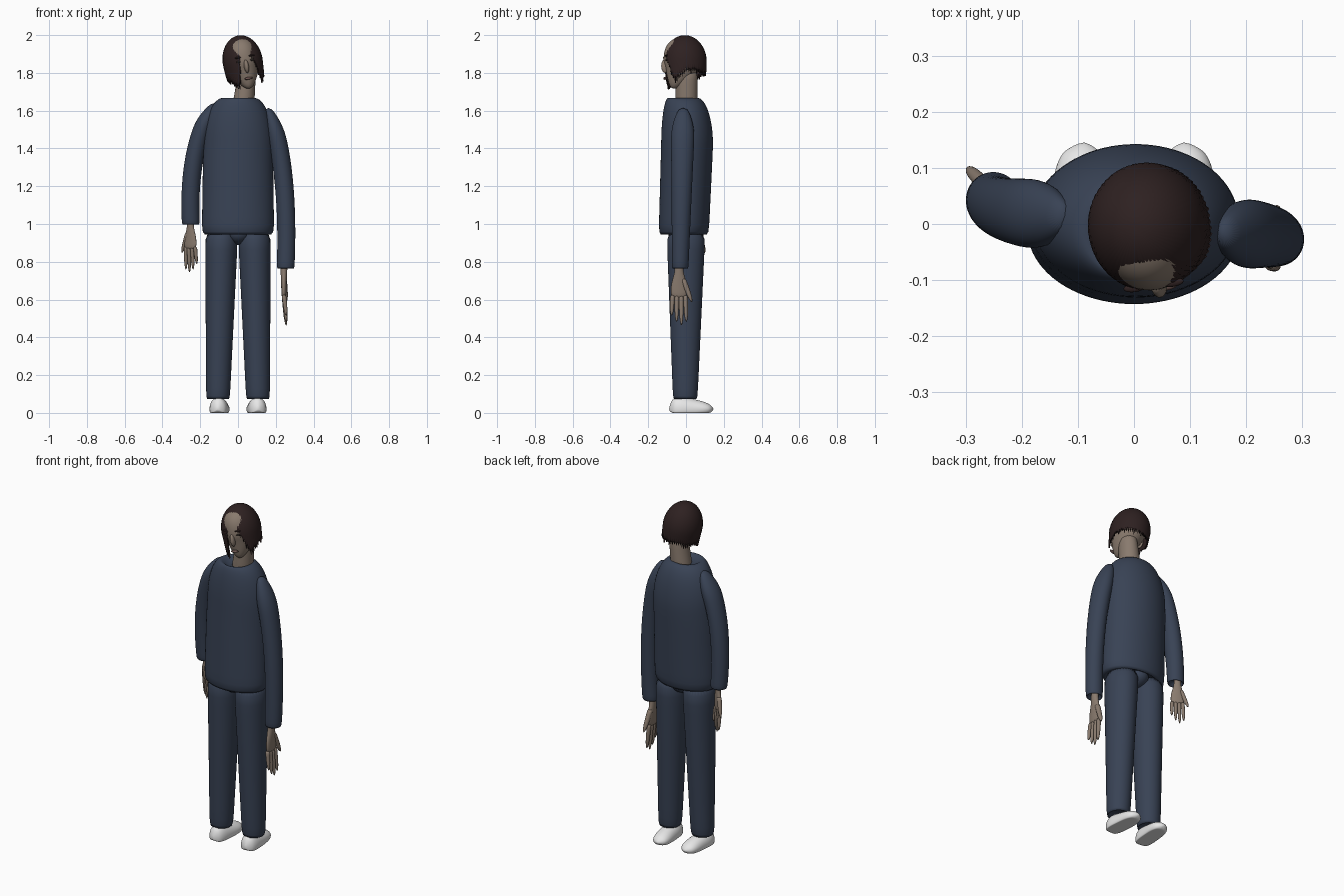
import bpy, bmesh, random
from math import sin, cos, pi, radians, sqrt
from mathutils import Matrix, Vector

random.seed(4)
cube = bpy.data.objects.get("Cube")
if cube:
    bpy.data.objects.remove(cube, do_unlink=True)


def material(name, red, green, blue):
    mat = bpy.data.materials.new(name)
    mat.use_nodes = True
    mat.diffuse_color = (red, green, blue, 1)
    bsdf = mat.node_tree.nodes["Principled BSDF"]
    bsdf.inputs["Base Color"].default_value = mat.diffuse_color
    bsdf.inputs["Roughness"].default_value = 0.7
    return mat


navy = material("navy cloth", 0.04, 0.055, 0.09)
skin = material("skin", 0.25, 0.195, 0.155)
brown = material("dark brown hair", 0.027, 0.015, 0.015)
white = material("white shoe", 0.8, 0.8, 0.8)
dark = material("dark eye", 0.02, 0.015, 0.013)
lip = material("lip", 0.17, 0.1, 0.09)


def finish(name, bm, mat, matrix):
    bmesh.ops.recalc_face_normals(bm, faces=bm.faces)
    mesh = bpy.data.meshes.new(name)
    bm.to_mesh(mesh)
    bm.free()
    mesh.transform(matrix)
    mesh.materials.append(mat)
    mesh.shade_smooth()
    part = bpy.data.objects.new(name, mesh)
    bpy.context.collection.objects.link(part)
    return part


def loft(name, tubes, mat, matrix=Matrix(), sides=32):
    """Skin each stack of elliptical rings (centre, radius x, radius y)."""
    bm = bmesh.new()
    for rings in tubes:
        rows = []
        for centre, rx, ry in rings:
            angles = [2 * pi * i / sides for i in range(sides)]
            rows.append([bm.verts.new(Vector(centre) + Vector((rx * cos(a), ry * sin(a), 0)))
                         for a in angles])
        for upper, lower in zip(rows, rows[1:]):
            for i in range(sides):
                bm.faces.new((upper[i - 1], upper[i], lower[i], lower[i - 1]))
        bm.faces.new(rows[0])
        bm.faces.new(rows[-1])
    part = finish(name, bm, mat, matrix)
    smooth = part.modifiers.new("smooth", "SUBSURF")
    smooth.levels = smooth.render_levels = 1
    return part


def ellipsoid(name, centre, size, mat, matrix=Matrix()):
    bm = bmesh.new()
    bmesh.ops.create_uvsphere(bm, u_segments=20, v_segments=12, radius=1)
    return finish(name, bm, mat, matrix @ Matrix.LocRotScale(centre, None, size))


def steps(count, start=0.0, end=1.0):
    return [start + (end - start) * i / count for i in range(count + 1)]


def mix(a, b, t):
    return a + (b - a) * t


def tuck(rings):
    """Fold the last ring up inside the tube as a hem."""
    (x, y, z), rx, ry = rings[-1]
    return rings + [((x, y, z), rx * 0.85, ry * 0.85), ((x, y, z + 0.03), rx * 0.7, ry * 0.7)]


# Pullover: round shoulders above the chest, nearly straight below
collar, chest, hem = 1.67, 1.42, 0.943
body = [((0.01, -0.01, collar - 0.03), 0.06, 0.06)]
for t in steps(8):
    z = mix(chest, collar, sin((1 - t) * pi / 2))
    dome = sin(t * pi / 2)
    body.append(((0.003, mix(-0.017, 0.006, dome), z), mix(0.08, 0.185, dome), mix(0.076, 0.138, dome)))
for t in steps(5)[1:]:
    body.append(((0, mix(0.006, -0.012, t), mix(chest, hem, t)), mix(0.185, 0.192, t), mix(0.138, 0.133, t)))
loft("pullover_body", [tuck(body)], navy, sides=40)


def sleeve(name, shoulder, elbow, cuff):
    """Bent tube from a rounded shoulder to a folded cuff."""
    shoulder, elbow, cuff = Vector(shoulder), Vector(elbow), Vector(cuff)
    rings = []
    for t in steps(16):
        centre = mix(mix(shoulder, elbow, t), mix(elbow, cuff, t), t)
        cap = 1 - 0.7 * max(0, 1 - 4 * t) ** 2
        rings.append((centre, mix(0.052, 0.047, t) * cap, mix(0.068, 0.044, t) * cap))
    loft(name, [tuck(rings)], navy)


sleeve("left_sleeve", (0.16, -0.015, 1.615), (0.275, -0.02, 1.3), (0.252, -0.031, 0.762))
sleeve("right_sleeve", (-0.125, 0.015, 1.64), (-0.27, 0.02, 1.4), (-0.25, 0.05, 0.995))

# Trousers and shoes; the toes point backwards
for side, s in (("left", 1), ("right", -1)):
    leg = [((s * mix(0.086, 0.106, t), -0.004 * t, mix(0.98, 0.07, t)),
            mix(0.088, 0.063, t), mix(0.104, 0.065, t)) for t in steps(8)]
    loft(side + "_trouser_leg", [tuck(leg)], navy)
    last = []
    for u in steps(16, -1, 1):
        edge = sqrt(1.01 - u ** 4)
        last.append(((0, -0.02, 0.028 + 0.118 * u), 0.05 * edge, (0.055 - 0.025 * u) * edge))
    place = Matrix.Translation((s * 0.1, 0, 0)) @ Matrix.Rotation(s * 0.08, 4, "Z")
    shoe = loft(side + "_shoe", [last], white, place @ Matrix.Rotation(-pi / 2, 4, "X"))
    for vert in shoe.data.vertices:
        vert.co.z = max(vert.co.z, 0)
ellipsoid("trouser_seat", (0.003, 0, 0.95), (0.07, 0.095, 0.062), navy)


def digit(start, end, radius):
    """Tapered finger with a rounded tip."""
    return [(mix(Vector(start), Vector(end), t), radius * (1 - 0.2 * t) * sqrt(1.1 - t ** 6),
             radius * (1 - 0.2 * t) * sqrt(1.1 - t ** 6)) for t in steps(5)]


def hand(name, wrist, turn, scale):
    """Wrist, palm, four fingers and a thumb on local +x, hanging down."""
    palm = [((0, 0, mix(0.05, -0.145, t)), 0.022 + 0.023 * sin(pi / 2 * max(0, 2 * t - 0.6)),
             mix(0.02, 0.012, t)) for t in steps(6)]
    tubes = [palm, digit((0.02, 0, -0.04), (0.066, -0.012, -0.165), 0.015)]
    for i in range(4):
        x = (i - 1.5) * 0.022
        tip = -0.285 + 0.018 * abs(i - 2) ** 1.5
        tubes.append(digit((x, 0, -0.125), (x * 1.15, -0.012, tip), 0.012))
    place = Matrix.Translation(wrist) @ Matrix.Rotation(radians(turn), 4, "Z")
    loft(name, tubes, skin, place @ Matrix.Scale(scale, 4), sides=12)


hand("left_hand", (0.243, -0.037, 0.755), 90, 1.03)
hand("right_hand", (-0.252, 0.062, 0.99), 150, 0.87)

# Neck and tilted head with a narrow jaw
loft("neck", [[((mix(0.025, 0.05, t), 0.002, mix(1.6, 1.82, t)), mix(0.06, 0.046, t), 0.059)
               for t in steps(4)]], skin)
head = (Matrix.Translation((0.025, -0.005, 1.86)) @ Matrix.Rotation(radians(8), 4, "Z")
        @ Matrix.Rotation(radians(-10), 4, "Y"))
skull = []
for t in steps(20):
    u = cos(t * pi)
    jaw = min(u, 0)
    width = 0.088 * sqrt(1.01 - abs(u) ** 3) * (1 + 0.45 * jaw)
    skull.append(((0, -0.01 - 0.05 * jaw ** 2, 0.138 * u - 0.007), width, 1.18 * width))
loft("head", [skull], skin, head)
ellipsoid("nose", (0, -0.108, -0.025), (0.013, 0.02, 0.036), skin, head)
ellipsoid("mouth", (0, -0.108, -0.09), (0.023, 0.009, 0.007), lip, head)
for side, s in (("left", 1), ("right", -1)):
    ellipsoid(side + "_eye", (s * 0.033, -0.102, 0.004), (0.015, 0.008, 0.007), dark, head)
    ellipsoid(side + "_eyebrow", (s * 0.035, -0.104, 0.027), (0.02, 0.008, 0.005), brown, head)
    ellipsoid(side + "_ear", (s * 0.083, 0.005, -0.025), (0.01, 0.02, 0.032), skin, head)

# Hair: domed shell with ragged strands, parted over the face
crown_height = 0.14
bm = bmesh.new()
columns = []
for i, deg in enumerate(steps(120, -180, 180)[:-1]):
    a = radians(deg)
    parting = max(0, min(1, (deg + 28) / 20, (50 - deg) / 45))
    low = -0.045 - 0.065 * max(0, cos(a)) + 0.23 * parting
    if i % 2:
        low -= random.uniform(0.02, 0.045) * min(1, 1 - low / crown_height)
    column = []
    for t in steps(14)[1:]:
        z = mix(crown_height, low, t * t)
        reach = sqrt(1 - (z / crown_height) ** 2) if z > 0 else 1 + 0.6 * z
        column.append(bm.verts.new((0.106 * reach * sin(a), -0.115 * reach * cos(a), z)))
    columns.append(column)
crown = bm.verts.new((0, 0, crown_height))
for i, column in enumerate(columns):
    before = columns[i - 1]
    bm.faces.new((crown, before[0], column[0]))
    for k in range(len(column) - 1):
        bm.faces.new((before[k], before[k + 1], column[k + 1], column[k]))
shell = finish("hair", bm, brown, head)
thick = shell.modifiers.new("thickness", "SOLIDIFY")
thick.thickness = 0.008
thick.offset = -1
